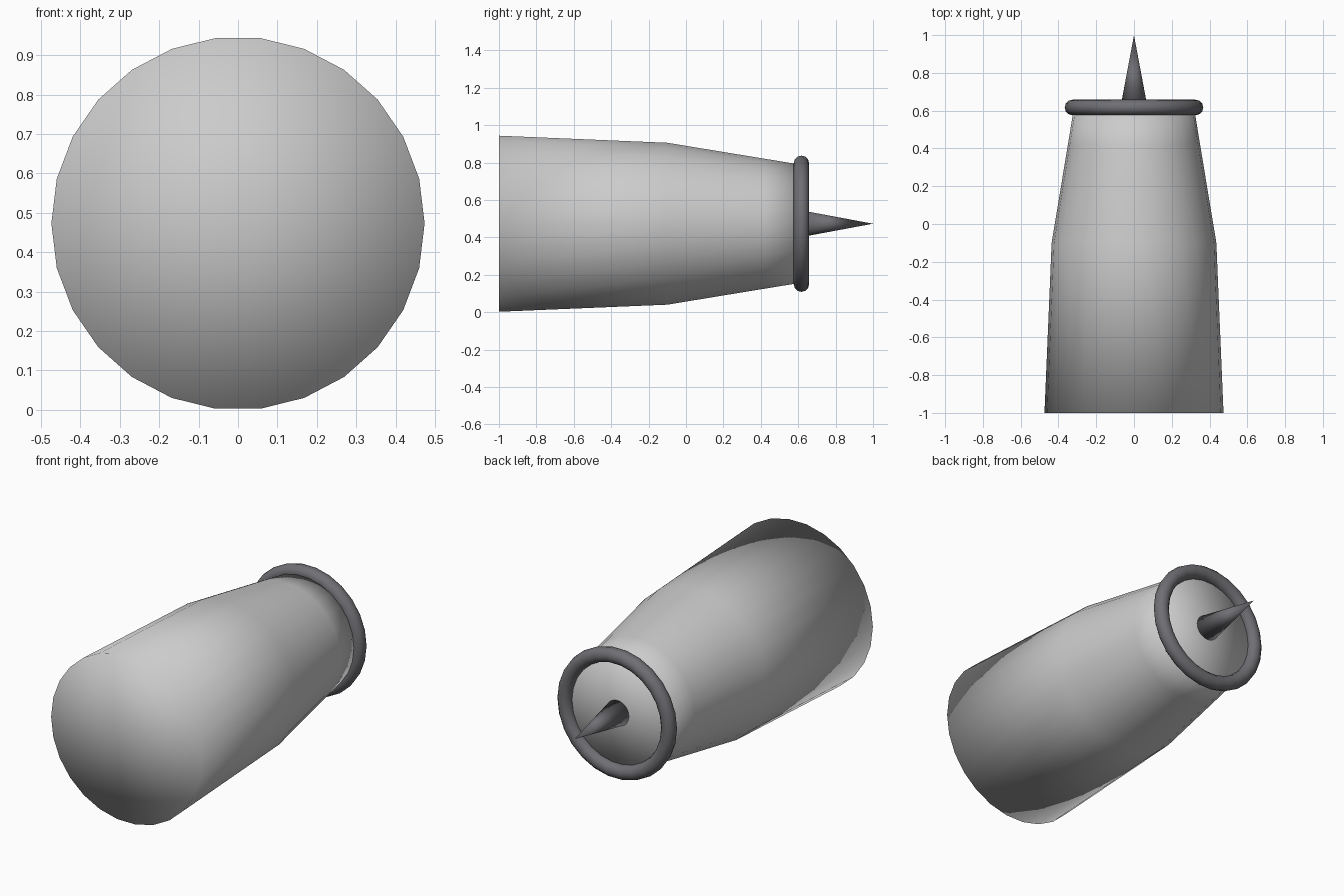
import bpy, bmesh
from math import pi, cos, sin

if "Cube" in bpy.data.objects:
    bpy.data.objects.remove(bpy.data.objects["Cube"])

CZ = 0.473   # height of the long axis
SIDES = 26

grey = bpy.data.materials.new("dark_metal")
grey.diffuse_color = (0.16, 0.16, 0.175, 1)
grey.use_nodes = True
grey.node_tree.nodes["Principled BSDF"].inputs["Base Color"].default_value = grey.diffuse_color


def lathe(name, profile, closed=False, mat=None):
    """Revolve (y, radius) points about the y axis; radius 0 makes a pole."""
    bm = bmesh.new()
    rings = []
    for y, r in profile:
        if r == 0:
            rings.append([bm.verts.new((0, y, 0))] * SIDES)
        else:
            rings.append([bm.verts.new((r * cos(2 * pi * i / SIDES), y, r * sin(2 * pi * i / SIDES)))
                          for i in range(SIDES)])
    pairs = list(zip(rings, rings[1:]))
    if closed:
        pairs.append((rings[-1], rings[0]))
    for a, b in pairs:
        for i in range(SIDES):
            j = (i + 1) % SIDES
            bm.faces.new(dict.fromkeys((a[i], a[j], b[j], b[i])))
    bmesh.ops.recalc_face_normals(bm, faces=bm.faces[:])
    for f in bm.faces:
        f.smooth = True
    me = bpy.data.meshes.new(name)
    bm.to_mesh(me)
    bm.free()
    ob = bpy.data.objects.new(name, me)
    ob.location.z = CZ
    if mat:
        me.materials.append(mat)
    bpy.context.collection.objects.link(ob)
    return ob


# Tapered barrel with flat, smooth-shaded ends
lathe("body", [(-1, 0), (-1, 0.474), (-0.1, 0.436), (0.42, 0.35), (0.615, 0.318), (0.615, 0)])

# Rounded collar at the narrow end
lathe("collar_ring", [(0.617 + 0.041 * sin(2 * pi * k / 12), 0.326 + 0.041 * cos(2 * pi * k / 12))
                      for k in range(12)], closed=True, mat=grey)

# Pointed spike
lathe("spike", [(0.61, 0), (0.61, 0.073), (1, 0)], mat=grey)
bpy.context.view_layer.update()
